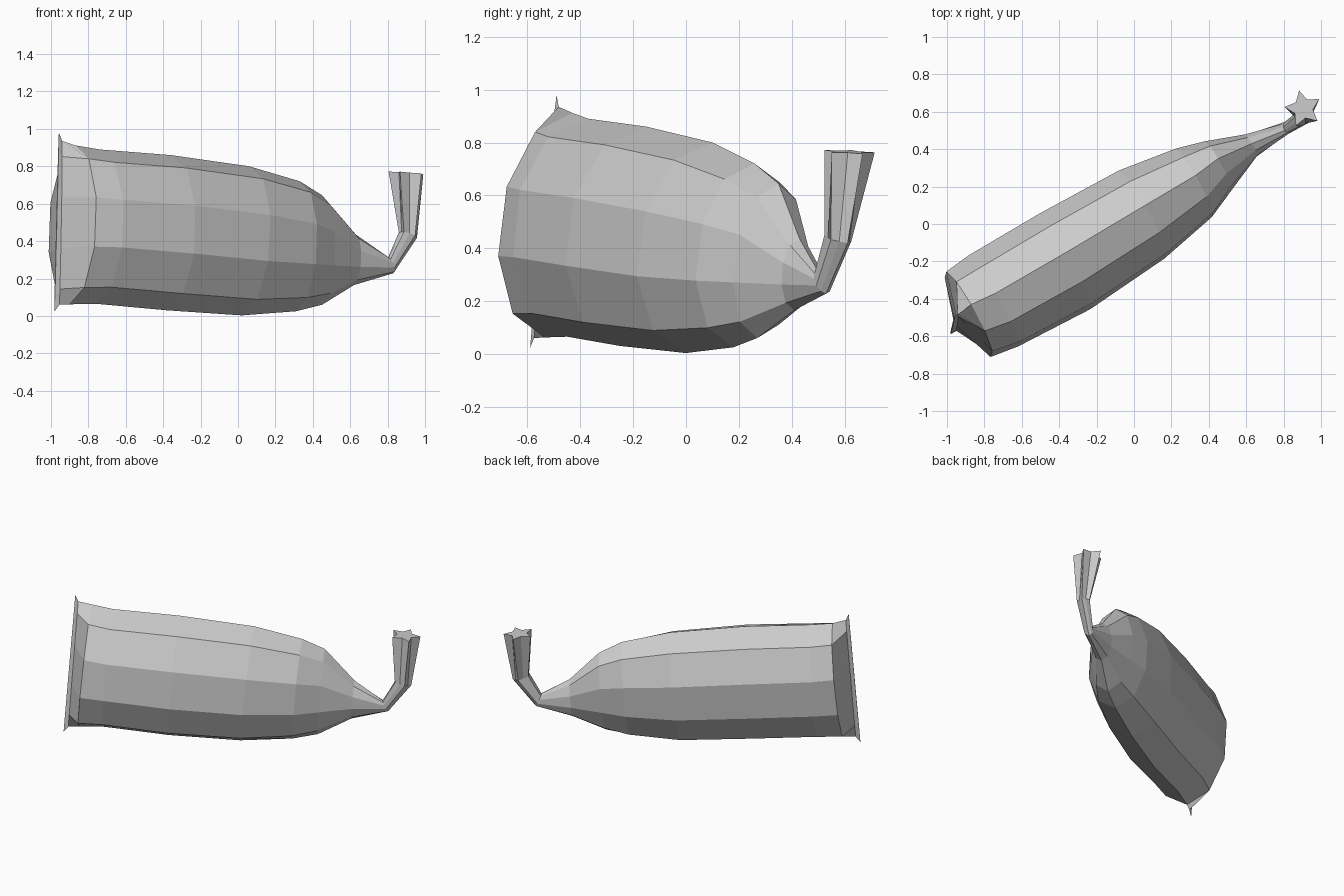
import bpy, bmesh, math
from mathutils import Vector

if "Cube" in bpy.data.objects:
    bpy.data.objects.remove(bpy.data.objects["Cube"])

SIDES = 10
SIDEWAYS = Vector((0.5, -0.865, 0.06))   # horizontal direction across the body, slightly rolled


def oval_ring(top, bottom, half_width, star=0.0):
    """Ten-sided oval between a top and a bottom point; star pulls alternate points out/in."""
    top, bottom = Vector(top), Vector(bottom)
    centre, up = (top + bottom) / 2, (top - bottom) / 2
    ring = []
    for k in range(SIDES):
        a = math.tau * k / SIDES
        s = 1 + star if k % 2 else 1 - star
        ring.append(centre + (up * math.cos(a) + SIDEWAYS * half_width * math.sin(a)) * s)
    return ring


def star_ring(centre, outer, inner):
    """Five-pointed star facing up, aligned with the oval rings."""
    ring = []
    for k in range(SIDES):
        a = math.radians(211) + math.tau * k / SIDES
        r = outer if k % 2 else inner
        dx, dy = r * math.cos(a), r * math.sin(a)
        ring.append(Vector(centre) + Vector((dx, dy, -0.07 * dx - 0.04 * dy)))
    return ring


def loft(name, rings):
    bm = bmesh.new()
    loops = [[bm.verts.new(p) for p in ring] for ring in rings]
    for a, b in zip(loops, loops[1:]):
        for k in range(SIDES):
            j = (k + 1) % SIDES
            bm.faces.new((a[k], a[j], b[j], b[k]))
    bm.faces.new(loops[0])
    bm.faces.new(loops[-1])
    bmesh.ops.recalc_face_normals(bm, faces=bm.faces)
    mesh = bpy.data.meshes.new(name)
    bm.to_mesh(mesh)
    bm.free()
    obj = bpy.data.objects.new(name, mesh)
    bpy.context.collection.objects.link(obj)
    return obj


# Top point, bottom point, half width: flat end seam, swollen body, narrow neck
sections = [
    ((-0.958, -0.490, 0.980), (-0.982, -0.590, 0.022), 0.004),
    ((-0.940, -0.482, 0.935), (-0.955, -0.575, 0.060), 0.006),
    ((-0.870, -0.430, 0.912), (-0.900, -0.535, 0.062), 0.258),
    ((-0.740, -0.370, 0.890), (-0.760, -0.450, 0.065), 0.282),
    ((-0.360, -0.150, 0.860), (-0.380, -0.250, 0.030), 0.292),
    ((0.060, 0.100, 0.800), (0.020, 0.000, 0.003), 0.268),
    ((0.330, 0.260, 0.720), (0.310, 0.180, 0.025), 0.208),
    ((0.450, 0.350, 0.645), (0.450, 0.270, 0.060), 0.146),
    ((0.630, 0.430, 0.435), (0.620, 0.410, 0.165), 0.068),
    ((0.805, 0.500, 0.312), (0.830, 0.530, 0.228), 0.032),
]
rings = [oval_ring(*s) for s in sections]

# Upturned stem flaring into a star
rings.append(oval_ring((0.870, 0.545, 0.450), (0.952, 0.608, 0.420), 0.042, 0.12))
rings.append(star_ring((0.905, 0.617, 0.765), 0.1, 0.052))

loft("body_with_star_stem", rings)
